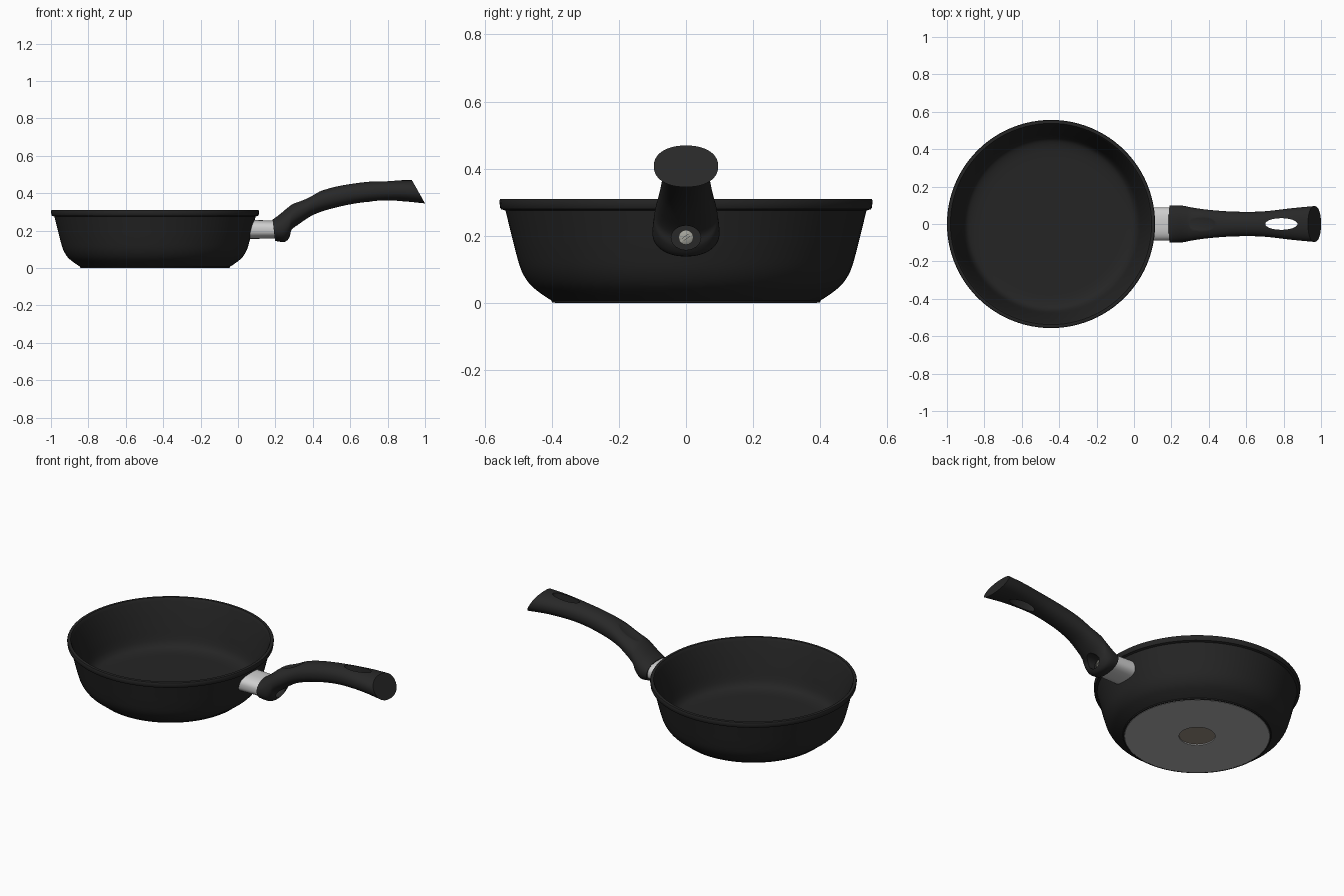
import bpy, bmesh, math
from mathutils import Vector, Matrix

if "Cube" in bpy.data.objects:
    bpy.data.objects.remove(bpy.data.objects["Cube"])

PAN_X = -0.4435


def material(name, r, g, b):
    m = bpy.data.materials.new(name)
    m.diffuse_color = (r, g, b, 1)
    m.use_nodes = True
    m.node_tree.nodes["Principled BSDF"].inputs["Base Color"].default_value = m.diffuse_color
    return m


BLACK = material("black_coating", 0.018, 0.018, 0.018)
GRIP = material("black_plastic", 0.021, 0.021, 0.021)
BASE = material("grey_base", 0.43, 0.43, 0.43)
BRONZE = material("brown_grey_disc", 0.32, 0.265, 0.215)
STEEL = material("steel", 0.62, 0.62, 0.62)
SCREW = material("screw_metal", 0.36, 0.36, 0.32)


def spline(pts, steps):
    """Catmull-Rom curve through points of any dimension."""
    p = [pts[0]] + list(pts) + [pts[-1]]
    out = []
    for i in range(1, len(p) - 2):
        for s in range(steps):
            t = s / steps
            out.append(tuple(0.5 * (2 * b + (c - a) * t + (2 * a - 5 * b + 4 * c - d) * t * t
                             + (3 * b - a - 3 * c + d) * t ** 3)
                             for a, b, c, d in zip(p[i - 1], p[i], p[i + 1], p[i + 2])))
    return out + [tuple(pts[-1])]


def finish(name, bm, mat, matrix=Matrix()):
    bmesh.ops.remove_doubles(bm, verts=bm.verts, dist=1e-5)
    bmesh.ops.recalc_face_normals(bm, faces=bm.faces)
    bm.transform(matrix)
    me = bpy.data.meshes.new(name)
    bm.to_mesh(me)
    bm.free()
    ob = bpy.data.objects.new(name, me)
    bpy.context.collection.objects.link(ob)
    if mat:
        me.materials.append(mat)
    return ob


def lathe(name, profile, mat, matrix, segments=96):
    """Turn an (r, z) profile around the z axis."""
    bm = bmesh.new()
    vs = [bm.verts.new((r, 0, z)) for r, z in profile]
    es = [bm.edges.new(pair) for pair in zip(vs, vs[1:])]
    bmesh.ops.spin(bm, geom=vs + es, cent=(0, 0, 0), axis=(0, 0, 1),
                   angle=math.tau, steps=segments, use_duplicate=False)
    return finish(name, bm, mat, matrix)


def loft(name, stations, mat, power, n=48):
    """Skin rounded sections given as (top x, top z, bottom x, bottom z, half width)."""
    bm = bmesh.new()
    rings = []
    for tx, tz, bx, bz, w in stations:
        mid = Vector(((tx + bx) / 2, 0, (tz + bz) / 2))
        up = Vector(((tx - bx) / 2, 0, (tz - bz) / 2))
        ring = []
        for i in range(n):
            a = math.tau * i / n
            c, s = math.cos(a), math.sin(a)
            cy = math.copysign(abs(c) ** (2 / power), c)
            cz = math.copysign(abs(s) ** (2 / power), s)
            ring.append(bm.verts.new(mid + Vector((0, w * cy, 0)) + up * cz))
        rings.append(ring)
    for a, b in zip(rings, rings[1:]):
        for i in range(n):
            j = (i + 1) % n
            bm.faces.new((a[i], a[j], b[j], b[i]))
    bm.faces.new(rings[0])
    bm.faces.new(rings[-1])
    return finish(name, bm, mat)


def cut(ob, cutter):
    mod = ob.modifiers.new("cut", 'BOOLEAN')
    mod.operation = 'DIFFERENCE'
    mod.solver = 'EXACT'
    mod.object = cutter
    bpy.context.view_layer.objects.active = ob
    bpy.ops.object.modifier_apply(modifier=mod.name)
    bpy.data.objects.remove(cutter)


def cylinder_cutter(matrix):
    bm = bmesh.new()
    bmesh.ops.create_cone(bm, cap_ends=True, segments=48, radius1=1, radius2=1, depth=2)
    return finish("cutter", bm, None, matrix)


def place(loc, scale=(1, 1, 1), angle=0, axis='Y'):
    return (Matrix.Translation(loc) @ Matrix.Rotation(math.radians(angle), 4, axis)
            @ Matrix.Diagonal((*scale, 1)))


# Pan body: outer wall, stepped rim, inner wall and floor
at_pan = place((PAN_X, 0, 0))
outer = spline([(0.401, 0.007), (0.43, 0.026), (0.465, 0.055), (0.49, 0.095),
                (0.507, 0.15), (0.522, 0.21), (0.538, 0.275)], 4)
inner = spline([(0.533, 0.303), (0.512, 0.24), (0.489, 0.16), (0.473, 0.10),
                (0.46, 0.07), (0.44, 0.052), (0.40, 0.042), (0.34, 0.04)], 4)
rim = [(0.551, 0.279), (0.554, 0.283), (0.5565, 0.304), (0.554, 0.309), (0.549, 0.31), (0.538, 0.31)]
lathe("pan_body", [(0, 0.01), (0.392, 0.01), (0.392, 0.001), (0.399, 0.001)]
      + outer + rim + inner + [(0, 0.04)], BLACK, at_pan)

# Base plate with a shallow round recess, and the disc inside it
lathe("base_plate", [(0, 0.008), (0.097, 0.008), (0.097, 0.0), (0.39, 0.0),
                     (0.392, 0.002), (0.392, 0.0105), (0, 0.0105)], BASE, at_pan)
lathe("base_disc", [(0, 0.006), (0.0965, 0.006), (0.0965, 0.0085), (0, 0.0085)], BRONZE, at_pan)

# Steel ferrule between pan and handle, its inner end hidden in the wall
loft("handle_ferrule", [(0.082, 0.257, 0.054, 0.155, 0.09), (0.215, 0.252, 0.215, 0.158, 0.088)],
     STEEL, 2.6)

# Curved handle
handle = loft("handle", spline([
    (0.185, 0.258, 0.198, 0.145, 0.098),
    (0.225, 0.288, 0.248, 0.139, 0.100),
    (0.268, 0.324, 0.276, 0.164, 0.096),
    (0.302, 0.347, 0.288, 0.200, 0.091),
    (0.365, 0.374, 0.332, 0.239, 0.082),
    (0.445, 0.412, 0.412, 0.288, 0.073),
    (0.55, 0.440, 0.53, 0.325, 0.066),
    (0.69, 0.460, 0.68, 0.352, 0.067),
    (0.83, 0.468, 0.85, 0.358, 0.084),
    (0.93, 0.469, 1.0, 0.345, 0.096)], 5), GRIP, 2.2)

# Hanging hole, thumb rest and screw recess
cut(handle, cylinder_cutter(place((0.788, 0, 0.41), (0.086, 0.031, 0.2))))
bm = bmesh.new()
bmesh.ops.create_uvsphere(bm, u_segments=48, v_segments=32, radius=1)
cut(handle, finish("cutter", bm, None, place((0.355, 0, 0.397), (0.115, 0.085, 0.032), -25)))
cut(handle, cylinder_cutter(place((0.295, 0, 0.194), (0.036, 0.044, 0.055), 90)))

# Slotted screw facing the handle end
screw = lathe("handle_screw", [(0, -0.010), (0.022, -0.010), (0.022, 0.006), (0.016, 0.010), (0, 0.012)],
              SCREW, place((0.243, 0, 0.195), angle=90), 32)
bm = bmesh.new()
bmesh.ops.create_cube(bm, size=1)
cut(screw, finish("cutter", bm, None, place((0.257, 0, 0.195), 
                                            (0.016, 0.06, 0.007), 35, 'X')))

# Smooth shading with sharp edges kept
bpy.ops.object.select_all(action='DESELECT')
for ob in bpy.context.scene.objects:
    ob.select_set(True)
    bpy.context.view_layer.objects.active = ob
bpy.ops.object.shade_smooth_by_angle(angle=math.radians(35))
